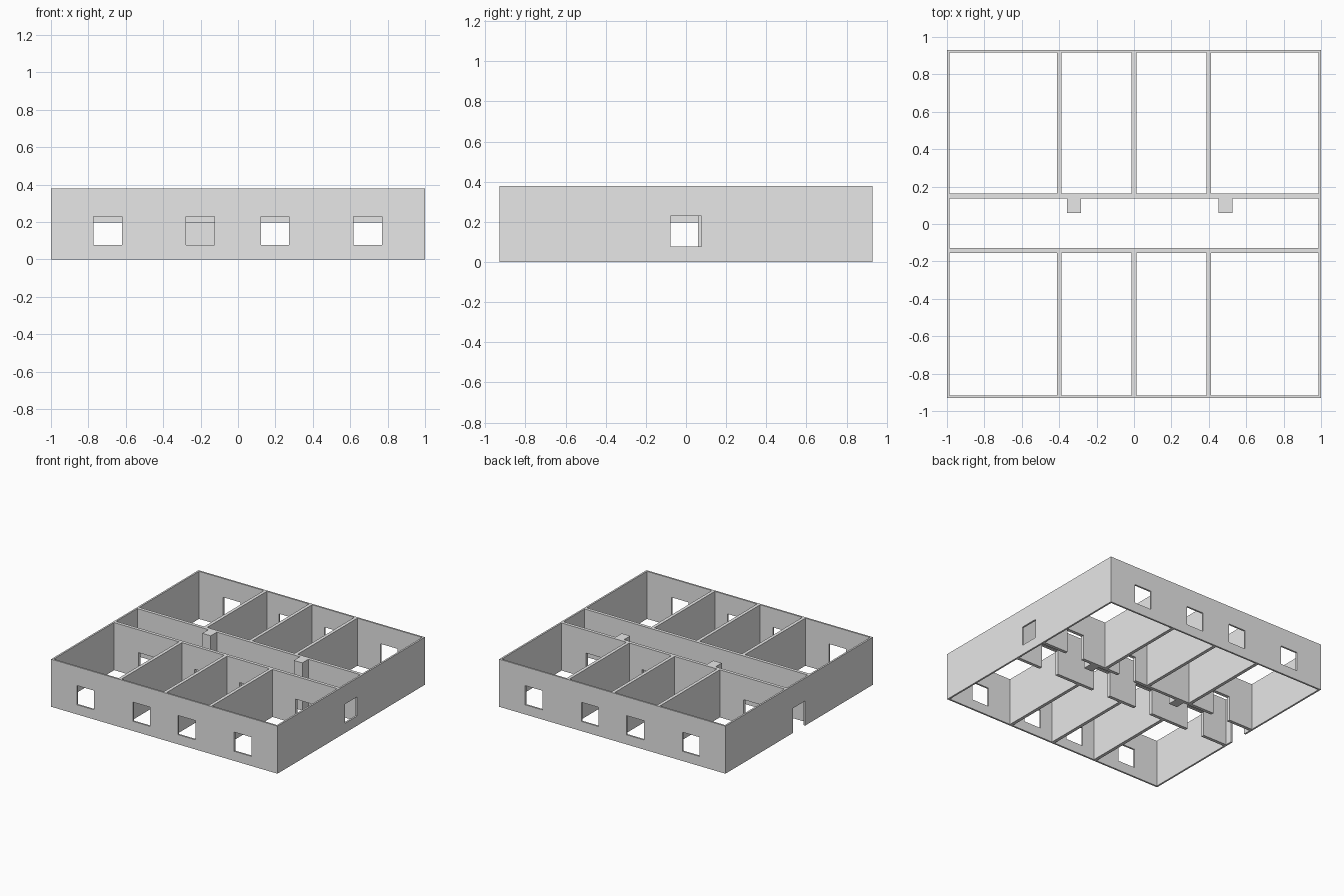
import bpy, bmesh
from mathutils import Vector

if "Cube" in bpy.data.objects:
    bpy.data.objects.remove(bpy.data.objects["Cube"], do_unlink=True)

HEIGHT, HALF_X, HALF_Y = 0.38, 1.0, 0.93
OUTER, INNER = 0.014, 0.026          # wall thicknesses
OPENING = 0.152                      # width of doors and windows
WINDOW, DOOR = (0.077, 0.23), (0, 0.197)

plaster = bpy.data.materials.new("plaster_grey")
plaster.use_nodes = True
plaster.diffuse_color = (0.8, 0.8, 0.8, 1)
plaster.node_tree.nodes["Principled BSDF"].inputs["Base Color"].default_value = (0.8, 0.8, 0.8, 1)


def wall(name, axis, start, end, offset, thick, centres=(), span=WINDOW):
    """Upright panel along x or y, with openings left out at the given centres."""
    holes = [(c - OPENING / 2, c + OPENING / 2) for c in centres]
    us = sorted({start, end, *(u for h in holes for u in h)})
    zs = sorted({0, HEIGHT, *(span if holes else ())})
    bm = bmesh.new()
    verts = {}

    def vert(u, z):
        if (u, z) not in verts:
            verts[u, z] = bm.verts.new((u, offset, z) if axis == "x" else (offset, u, z))
        return verts[u, z]

    for u0, u1 in zip(us, us[1:]):
        for z0, z1 in zip(zs, zs[1:]):
            if (u0, u1) in holes and (z0, z1) == span:
                continue
            bm.faces.new([vert(u0, z0), vert(u1, z0), vert(u1, z1), vert(u0, z1)])
    grown = bmesh.ops.extrude_face_region(bm, geom=bm.faces[:], use_keep_orig=True)["geom"]
    push = Vector((0, thick, 0)) if axis == "x" else Vector((thick, 0, 0))
    bmesh.ops.translate(bm, vec=push, verts=[g for g in grown if isinstance(g, bmesh.types.BMVert)])
    bmesh.ops.recalc_face_normals(bm, faces=bm.faces[:])
    bmesh.ops.dissolve_limit(bm, angle_limit=0.01, verts=bm.verts[:], edges=bm.edges[:])
    mesh = bpy.data.meshes.new(name)
    bm.to_mesh(mesh)
    bm.free()
    mesh.materials.append(plaster)
    obj = bpy.data.objects.new(name, mesh)
    bpy.context.collection.objects.link(obj)


# Outer walls: four windows front and back, a window and an entrance at the ends
room_centres = (-0.696, -0.202, 0.198, 0.694)
inside_x, inside_y = HALF_X - OUTER, HALF_Y - OUTER
wall("front_wall", "x", -HALF_X, HALF_X, -HALF_Y, OUTER, room_centres)
wall("back_wall", "x", -HALF_X, HALF_X, inside_y, OUTER, room_centres)
wall("left_wall", "y", -inside_y, inside_y, inside_x, OUTER, (0,))
wall("right_wall", "y", -inside_y, inside_y, -HALF_X, OUTER, (0,), DOOR)

# Corridor walls with room doors
corridor_front, corridor_back = -0.155, 0.137
wall("front_corridor_wall", "x", -inside_x, inside_x, corridor_front, INNER, room_centres, DOOR)
back_doors = [c for i, c in enumerate(room_centres) if i != 1]
wall("back_corridor_wall", "x", -inside_x, inside_x, corridor_back, INNER, back_doors, DOOR)

# Partitions between the rooms
for i, x in enumerate((-0.4, 0, 0.4), 1):
    wall(f"front_partition_{i}", "y", -inside_y, corridor_front, x - INNER / 2, INNER)
    wall(f"back_partition_{i}", "y", corridor_back + INNER, inside_y, x - INNER / 2, INNER)

# Columns standing against the back corridor wall
for i, x in enumerate((-0.358, 0.451), 1):
    wall(f"corridor_column_{i}", "x", x, x + 0.075, 0.06, corridor_back - 0.06)
